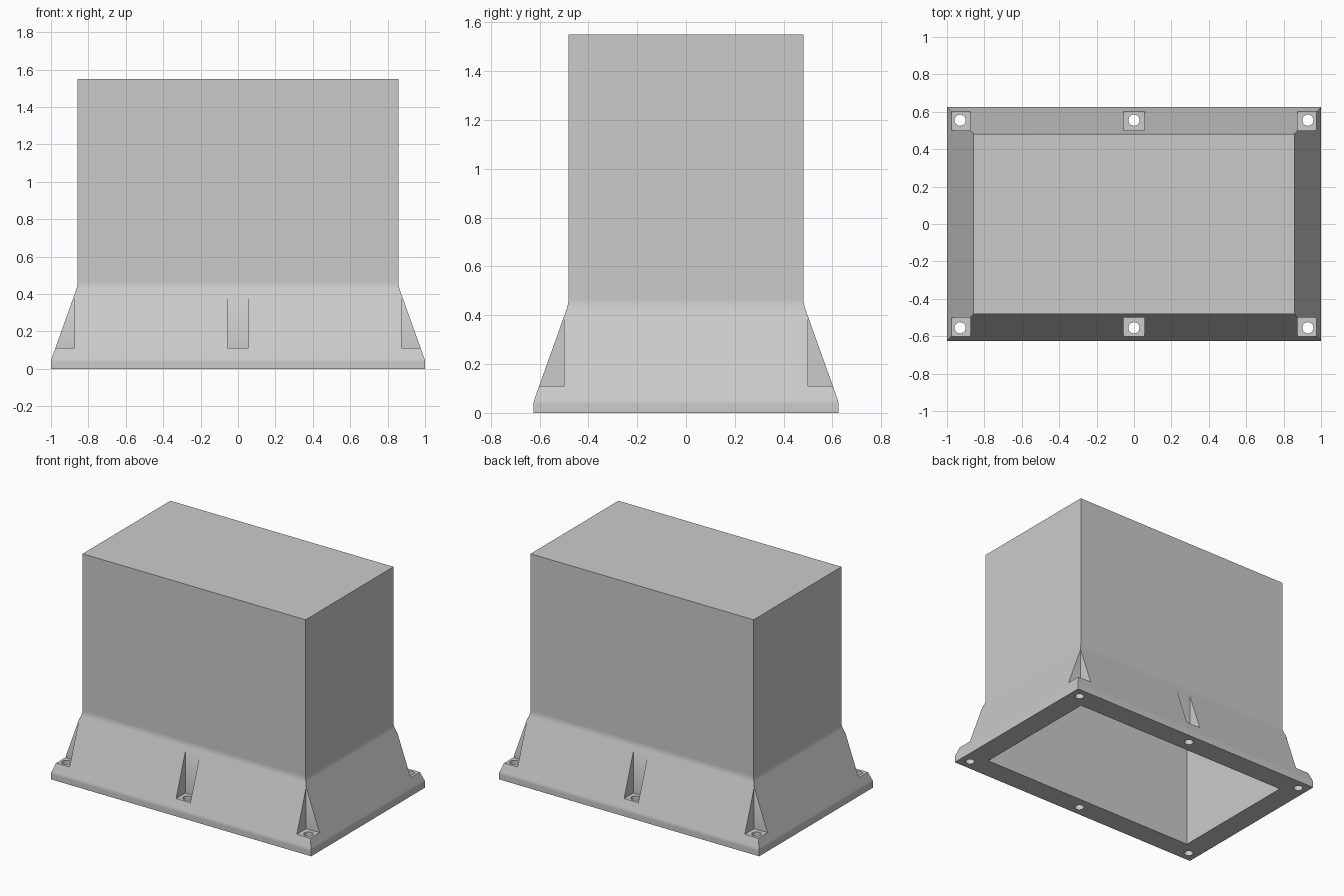
import bpy, bmesh, math
from mathutils import Matrix

if "Cube" in bpy.data.objects:
    bpy.data.objects.remove(bpy.data.objects["Cube"], do_unlink=True)

grey = bpy.data.materials.new("plain grey")
grey.use_nodes = True
grey.diffuse_color = (0.6, 0.6, 0.6, 1)
grey.node_tree.nodes["Principled BSDF"].inputs["Base Color"].default_value = (0.6, 0.6, 0.6, 1)


def make_object(name, bm):
    bmesh.ops.recalc_face_normals(bm, faces=bm.faces)
    mesh = bpy.data.meshes.new(name)
    bm.to_mesh(mesh)
    bm.free()
    mesh.materials.append(grey)
    ob = bpy.data.objects.new(name, mesh)
    bpy.context.collection.objects.link(ob)
    return ob


def fillet(a, b, c, reach, steps=4):
    """Round the bend at b with a short quadratic arc."""
    def toward(p):
        d = math.dist(b, p)
        return [b[i] + (p[i] - b[i]) * reach / d for i in (0, 1)]
    p, q = toward(a), toward(c)
    ts = [i / steps for i in range(steps + 1)]
    return [tuple((1-t)**2 * p[i] + 2*t*(1-t) * b[i] + t*t * q[i] for i in (0, 1)) for t in ts]


# Hollow cover: rectangular rings of (inset from the flange edge, height)
HX, HY, TOP, WALL = 1.0, 0.625, 1.55, 0.155
foot, rim, neck, crown = (0, 0), (0, 0.045), (0.143, 0.445), (0.143, TOP)
profile = [(WALL, TOP - 0.012), (WALL, 0), foot]
profile += fillet(foot, rim, neck, 0.012)
profile += fillet(rim, neck, crown, 0.02)
profile += [crown]

bm = bmesh.new()
rings = []
for inset, z in profile:
    x, y = HX - inset, HY - inset
    rings.append([bm.verts.new((sx * x, sy * y, z))
                  for sx, sy in ((-1, -1), (1, -1), (1, 1), (-1, 1))])
for lower, upper in zip(rings, rings[1:]):
    for i in range(4):
        j = (i + 1) % 4
        bm.faces.new((lower[i], lower[j], upper[j], upper[i]))
bm.faces.new(rings[0])
bm.faces.new(rings[-1])
cover = make_object("machine_cover", bm)


def cut(bm):
    cutter = make_object("cutter", bm)
    cutter.hide_render = True
    mod = cover.modifiers.new("cut", "BOOLEAN")
    mod.operation, mod.solver, mod.object = "DIFFERENCE", "EXACT", cutter
    bpy.context.view_layer.objects.active = cover
    bpy.ops.object.modifier_apply(modifier=mod.name)
    bpy.data.objects.remove(cutter, do_unlink=True)


def box(bm, low, high):
    size = [h - l for l, h in zip(low, high)]
    mid = [(h + l) / 2 for l, h in zip(low, high)]
    bmesh.ops.create_cube(bm, size=1, matrix=Matrix.Translation(mid) @ Matrix.Diagonal((*size, 1)))


# Bolt pockets in the sloped skirt, at the corners and mid sides
pockets, holes = bmesh.new(), bmesh.new()
for sy in (-1, 1):
    ya, yb = sorted((sy * 0.5, sy * 0.8))
    for sx in (-1, 0, 1):
        xa, xb = sorted((sx * 0.873, sx * 1.2)) if sx else (-0.055, 0.055)
        box(pockets, (xa, ya, 0.11), (xb, yb, 0.7))
        # Bolt holes through the flange
        bmesh.ops.create_cone(holes, cap_ends=True, segments=32, radius1=0.03, radius2=0.03,
                              depth=0.6, matrix=Matrix.Translation((sx * 0.93, sy * 0.555, 0)))
cut(pockets)
cut(holes)

# Smooth the bends and keep the hard edges crisp
bpy.ops.object.select_all(action="DESELECT")
cover.select_set(True)
bpy.context.view_layer.objects.active = cover
bpy.ops.object.shade_smooth_by_angle(angle=math.radians(30))
weighted = cover.modifiers.new("even shading", "WEIGHTED_NORMAL")
weighted.keep_sharp = True
